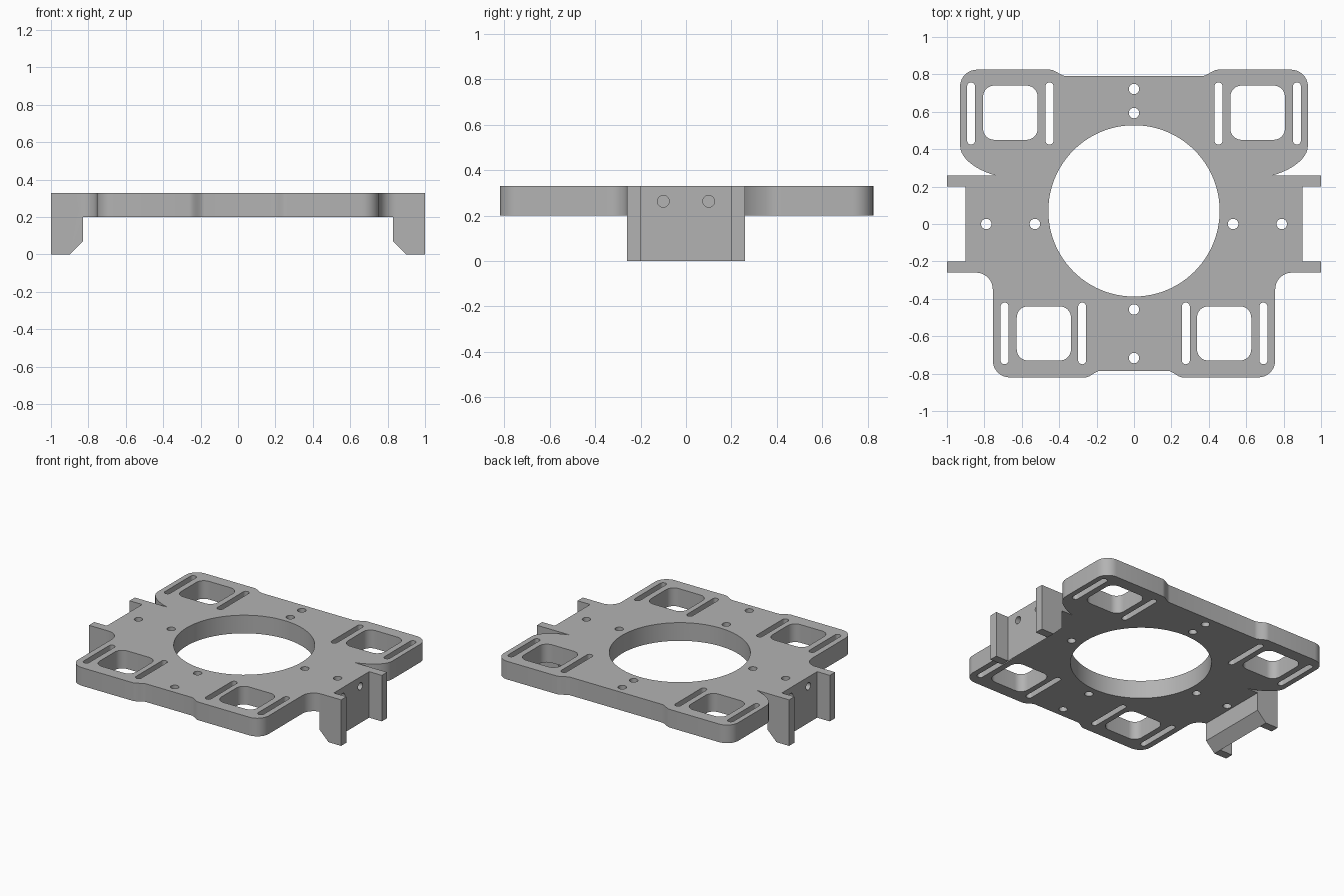
import bpy
import bmesh
from math import cos, sin, radians, pi
from mathutils import Vector

TOP, UNDER = 0.33, 0.2

cube = bpy.data.objects.get("Cube")
if cube:
    bpy.data.objects.remove(cube, do_unlink=True)

grey = bpy.data.materials.new("plain grey")
grey.use_nodes = True
color = (0.45, 0.45, 0.45, 1)
grey.diffuse_color = color
grey.node_tree.nodes["Principled BSDF"].inputs["Base Color"].default_value = color


def arc(cx, cy, r, start, end, n=10):
    angles = [radians(start + (end - start) * i / n) for i in range(n + 1)]
    return [(cx + r * cos(a), cy + r * sin(a)) for a in angles]


def circle(cx, cy, r, n=24):
    return arc(cx, cy, r, 0, 360, n)[:-1]


def rounded(x0, x1, y0, y1, r):
    return (arc(x1 - r, y1 - r, r, 0, 90, 8) + arc(x0 + r, y1 - r, r, 90, 180, 8)
            + arc(x0 + r, y0 + r, r, 180, 270, 8) + arc(x1 - r, y0 + r, r, 270, 360, 8))


def slot(x, y0, y1, r=0.0215):
    return arc(x, y1 - r, r, 0, 180) + arc(x, y0 + r, r, 180, 360)


def ease(x0, y0, x1, y1, n=10):
    """Soft S-shaped step between two heights."""
    steps = [i / n for i in range(n + 1)]
    return [(x0 + (x1 - x0) * t, y0 + (y1 - y0) * t * t * (3 - 2 * t)) for t in steps]


def bezier(a, b, c, d, n=12):
    pts = []
    for i in range(n + 1):
        t = i / n
        u = 1 - t
        pts.append(tuple(u**3 * a[k] + 3 * u * u * t * b[k] + 3 * u * t * t * c[k] + t**3 * d[k]
                         for k in (0, 1)))
    return pts


def prism(bm, points, low, high, axis="z"):
    """Extrude a closed 2D profile along one axis."""
    place = {"z": lambda p: (p[0], p[1], low),
             "y": lambda p: (p[0], low, p[1]),
             "x": lambda p: (low, p[0], p[1])}[axis]
    face = bm.faces.new([bm.verts.new(place(p)) for p in points])
    new = bmesh.ops.extrude_face_region(bm, geom=[face])["geom"]
    shift = Vector([high - low if axis == k else 0 for k in "xyz"])
    bmesh.ops.translate(bm, vec=shift, verts=[g for g in new if isinstance(g, bmesh.types.BMVert)])


def make(name, prisms):
    bm = bmesh.new()
    for p in prisms:
        prism(bm, *p)
    bmesh.ops.recalc_face_normals(bm, faces=bm.faces)
    mesh = bpy.data.meshes.new(name)
    bm.to_mesh(mesh)
    bm.free()
    mesh.materials.append(grey)
    obj = bpy.data.objects.new(name, mesh)
    bpy.context.collection.objects.link(obj)
    return obj


def combine(target, other, operation):
    other.hide_render = True
    mod = target.modifiers.new(operation.title(), "BOOLEAN")
    mod.operation, mod.solver, mod.object = operation, "EXACT", other
    bpy.context.view_layer.objects.active = target
    bpy.ops.object.modifier_apply(modifier=mod.name)
    bpy.data.objects.remove(other, do_unlink=True)


def flip(points):
    return [(-x, y) for x, y in points]


# Plate outline, left half from back to front, then mirrored
half = (ease(0.36, 0.79, 0.45, 0.825)
        + arc(0.84, 0.735, 0.09, 90, 0)
        + bezier((0.93, 0.42), (0.93, 0.34), (0.82, 0.28), (0.74, 0.26))
        + [(0.865, 0.26), (0.865, -0.26)]
        + arc(0.845, -0.35, 0.09, 90, 180)
        + arc(0.665, -0.73, 0.09, 0, -90)
        + ease(0.26, -0.82, 0.18, -0.785))
mount = make("mounting_plate", [(half + flip(half)[::-1], UNDER, TOP)])

# Chamfered side brackets, one at each side
bracket = [(0.83, 0.07), (0.9, 0), (1, 0), (1, TOP), (0.83, TOP)]
for name, profile in (("left_bracket", bracket), ("right_bracket", flip(bracket))):
    combine(mount, make(name, [(profile, -0.26, 0.26, "y")]), "UNION")

# Outer pocket in each bracket
pocket = [(0.9, -0.2), (1.1, -0.2), (1.1, 0.2), (0.9, 0.2)]
combine(mount, make("pocket_cutter", [(p, -0.1, 0.5) for p in (pocket, flip(pocket))]), "DIFFERENCE")

# Central bore, screw holes, windows and slots
side_cuts = [circle(0.53, 0, 0.028), circle(0.79, 0, 0.028),
             rounded(0.515, 0.807, 0.45, 0.74, 0.06),
             rounded(0.337, 0.627, -0.73, -0.44, 0.06)]
side_cuts += [slot(x, 0.425, 0.757) for x in (0.452, 0.871)]
side_cuts += [slot(x, -0.75, -0.42) for x in (0.277, 0.692)]
cuts = [circle(0, 0.07, 0.458, 96)] + side_cuts + [flip(c) for c in side_cuts]
cuts += [circle(0, y, 0.028) for y in (0.722, 0.593, -0.457, -0.717)]
combine(mount, make("opening_cutter", [(c, 0.1, 0.5) for c in cuts]), "DIFFERENCE")

# Blind screw holes in the bracket faces
drills = [(circle(y, 0.263, 0.026), s * 0.84, s * 0.95, "x") for y in (-0.1, 0.1) for s in (-1, 1)]
combine(mount, make("drill_cutter", drills), "DIFFERENCE")

# Smooth rounded walls, keep crisp edges
bpy.ops.object.select_all(action="DESELECT")
mount.select_set(True)
bpy.context.view_layer.objects.active = mount
bpy.ops.object.shade_smooth_by_angle(angle=pi / 6)
